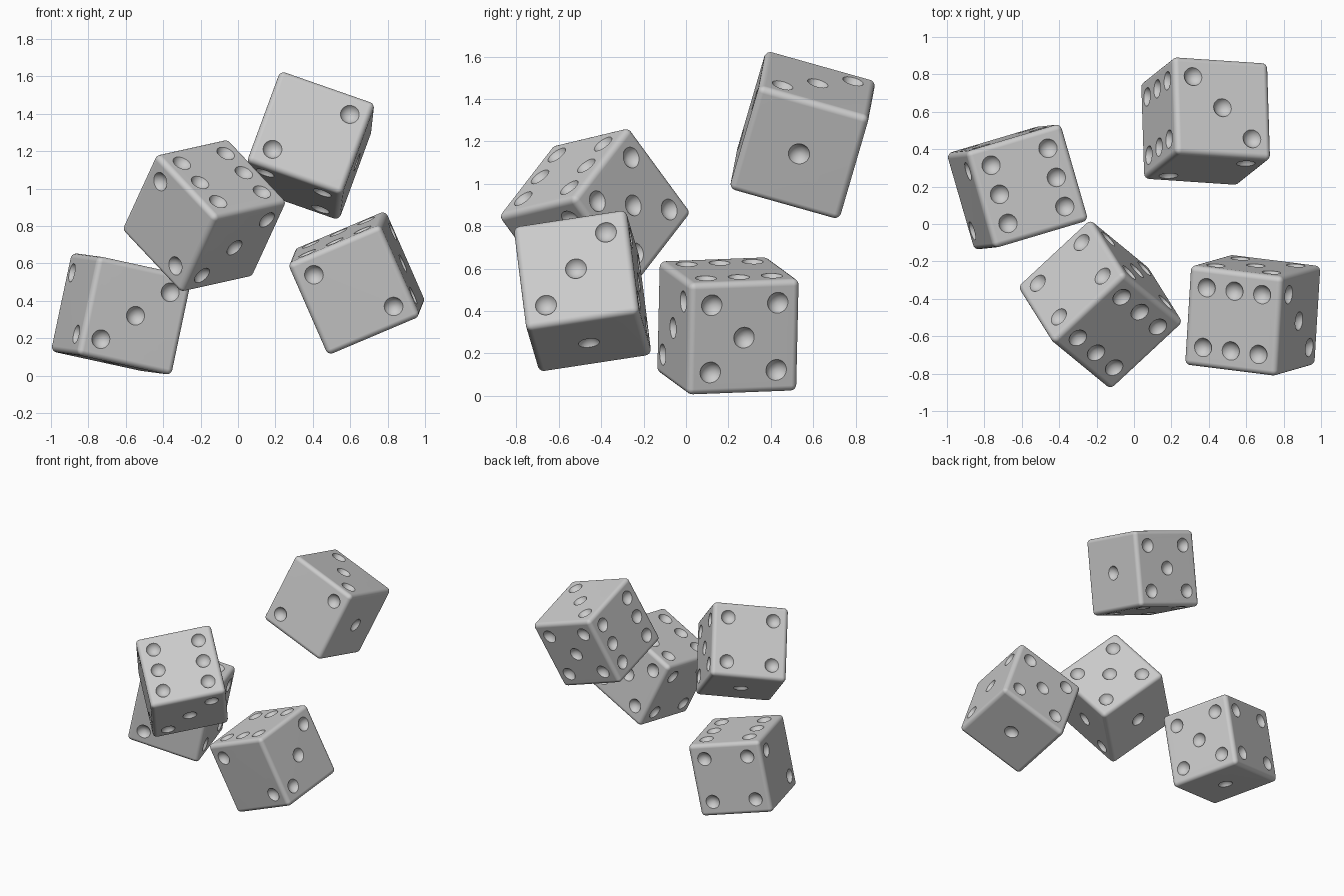
import bpy, bmesh, math
from mathutils import Matrix, Vector

if "Cube" in bpy.data.objects:
    bpy.data.objects.remove(bpy.data.objects["Cube"])

SIZE, ROUND = 0.54, 0.03      # die edge length and edge rounding
STEP = 0.162                  # pip offset from face centre
PIP_R, PIP_OUT = 0.055, 0.022 # pip sphere radius and its height above the face
X, Y, Z = Vector((1, 0, 0)), Vector((0, 1, 0)), Vector((0, 0, 1))

corners = [(a, b) for a in (-1, 1) for b in (-1, 1)]
diagonal = [(-1, -1), (1, 1)]
# face normal, two in-face directions, pip layout
FACES = [
    (-Z, X, Y, [(0, 0)]),
    (-X, Y, Z, diagonal),
    (-Y, X, Z, diagonal + [(0, 0)]),
    (Y, X, Z, corners),
    (X, Y, Z, corners + [(0, 0)]),
    (Z, X, Y, corners + [(-1, 0), (1, 0)]),
]


def new_object(name, bm):
    mesh = bpy.data.meshes.new(name)
    bm.to_mesh(mesh)
    bm.free()
    obj = bpy.data.objects.new(name, mesh)
    bpy.context.collection.objects.link(obj)
    return obj


# pip cutters, all in one helper object
bm = bmesh.new()
for n, u, v, layout in FACES:
    turn = n.to_track_quat('Z', 'Y').to_matrix().to_4x4()
    for a, b in layout:
        pos = n * (SIZE / 2 + PIP_OUT) + u * a * STEP + v * b * STEP
        bmesh.ops.create_uvsphere(bm, u_segments=28, v_segments=20, radius=PIP_R,
                                  matrix=Matrix.Translation(pos) @ turn)
cutter = new_object("pip_cutter", bm)
cutter.hide_render = True

# rounded cube with the pips cut out
bm = bmesh.new()
bmesh.ops.create_cube(bm, size=SIZE)
bmesh.ops.bevel(bm, geom=bm.edges[:], offset=ROUND, offset_type='OFFSET',
                segments=5, profile=0.5, affect='EDGES')
die = new_object("die_1", bm)
cut = die.modifiers.new("pips", 'BOOLEAN')
cut.operation, cut.object, cut.solver = 'DIFFERENCE', cutter, 'EXACT'
bpy.context.view_layer.objects.active = die
die.select_set(True)
bpy.ops.object.modifier_apply(modifier=cut.name)
bpy.ops.object.shade_smooth_by_angle(angle=math.radians(35))
bpy.data.objects.remove(cutter)

# four tumbling dice: centre, direction of the five face, direction of the six face
PLACES = [
    ((-0.623, 0.198, 0.33), (0.94, 0.28, -0.205), (0.207, 0.022, 0.979)),
    ((-0.18, -0.43, 0.855), (0.72, 0.67, 0.16), (0.355, -0.547, 0.757)),
    ((0.383, 0.55, 1.23), (-0.03, 0.96, -0.27), (-0.94, 0.063, 0.328)),
    ((0.635, -0.488, 0.495), (0.06, 0.985, 0.15), (-0.4, -0.12, 0.91)),
]
for i, (centre, five, six) in enumerate(PLACES):
    if i:
        obj = bpy.data.objects.new(f"die_{i + 1}", die.data)
        bpy.context.collection.objects.link(obj)
    else:
        obj = die
    x = Vector(five).normalized()
    y = Vector(six).cross(x).normalized()
    z = x.cross(y)
    obj.matrix_world = (Matrix.Translation(centre)
                        @ Matrix((x, y, z)).transposed().to_4x4())
    wn = obj.modifiers.new("even_shading", 'WEIGHTED_NORMAL')
    wn.keep_sharp = True
